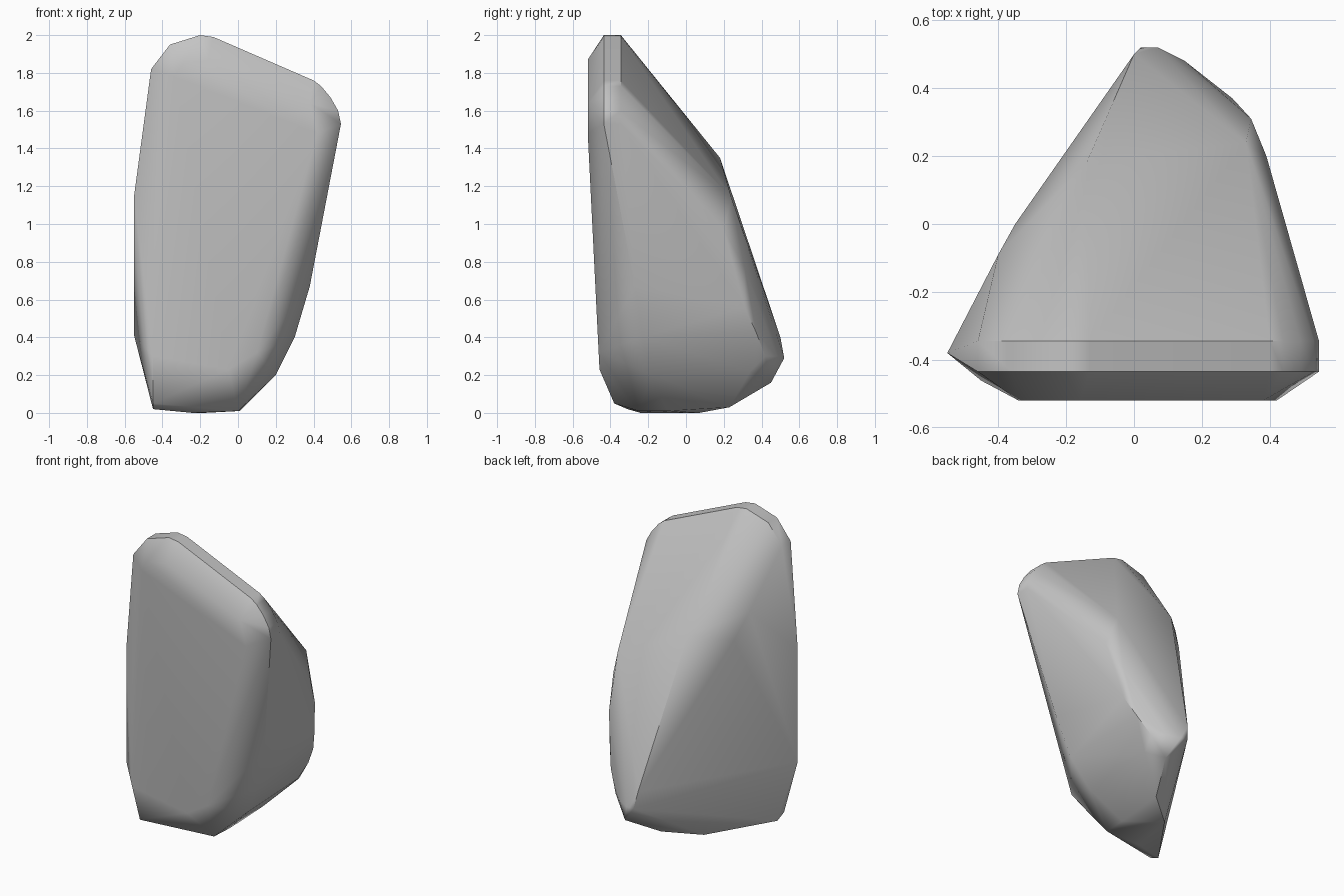
import bpy
import bmesh
import math
from mathutils import Vector

# Remove the default cube only
default_cube = bpy.data.objects.get("Cube")
if default_cube:
    bpy.data.objects.remove(default_cube, do_unlink=True)


def make_material(name, colour):
    """One flat colour, shown in the viewport and in a render."""
    material = bpy.data.materials.new(name)
    material.use_nodes = True
    material.diffuse_color = colour
    shader = material.node_tree.nodes["Principled BSDF"]
    shader.inputs["Base Color"].default_value = colour
    shader.inputs["Roughness"].default_value = 0.8
    return material


def front_depth(z):
    """Depth of the almost flat front, leaning back slightly towards the foot."""
    return -0.52 + 0.05 * max(0.0, 1.47 - z)


def band(outline, depths):
    """Repeat an upright outline at several depths."""
    return [Vector((x, y, z)) for x, z in outline for y in depths]


# Crown: narrow bevelled band running over the top and the shoulder
crown_outline = [(-.46, 1.82), (-.36, 1.95), (-.2, 2), (-.13, 1.99), (.4, 1.76),
                 (.44, 1.73), (.49, 1.67), (.53, 1.6), (.545, 1.53)]
crown = band(crown_outline, (-.435, -.345))

# Front: the large leaning facet
front_outline = [(-.34, 1.78), (-.29, 1.85), (-.16, 1.87), (.38, 1.64),
                 (.42, 1.48), (.1, .32), (-.05, .23), (-.45, .3)]
front = [Vector((x, front_depth(z), z)) for x, z in front_outline]

# Right edge: vertical corner beside the front facet
right_edge = band([(-.55, .41), (-.55, 1.15)], (-.38,))

# Back: upper slope, rear ridge and the low tail
back = [(-.4, -.09, 1.47), (-.35, 0, 1.3), (-.14, .18, 1.35), (.33, .24, 1.14),
        (0, .5, .4), (.02, .52, .29), (.07, .52, .29), (.15, .48, .3),
        (.13, .45, .16), (.22, .42, .3)]

# Left flank: rounded side turning under towards the foot
flank = [(.39, .2, .97), (.345, .31, .77), (.34, .31, .56), (.29, .37, .43),
         (.38, -.27, .67), (.3, -.23, .4), (.2, -.18, .2), (.2, .34, .22)]

# Foot: small underside
foot = [(-.45, -.38, .05), (-.45, -.31, .02), (0, -.25, .01), (.01, -.1, .01),
        (-.24, -.24, 0), (-.18, .07, 0), (.02, .23, .03)]


def build_rock(name, points, material):
    """Wrap the corner points in a faceted shell with softened shading."""
    bm = bmesh.new()
    for point in points:
        bm.verts.new(point)
    hull = bmesh.ops.convex_hull(bm, input=bm.verts[:])
    unused = {v for v in hull["geom_interior"] + hull["geom_unused"]
              if isinstance(v, bmesh.types.BMVert)}
    bmesh.ops.delete(bm, geom=list(unused), context="VERTS")
    # Merge almost coplanar triangles into broad facets
    bmesh.ops.dissolve_limit(bm, angle_limit=math.radians(2),
                             verts=bm.verts[:], edges=bm.edges[:])
    bmesh.ops.recalc_face_normals(bm, faces=bm.faces[:])
    mesh = bpy.data.meshes.new(name)
    bm.to_mesh(mesh)
    bm.free()
    mesh.materials.append(material)
    rock = bpy.data.objects.new(name, mesh)
    bpy.context.collection.objects.link(rock)
    bpy.ops.object.select_all(action="DESELECT")
    rock.select_set(True)
    bpy.context.view_layer.objects.active = rock
    bpy.ops.object.shade_smooth_by_angle(angle=math.radians(40))
    # Keep the broad facets flat while the narrow ones blend
    weighting = rock.modifiers.new("facet_shading", "WEIGHTED_NORMAL")
    weighting.keep_sharp = True
    return rock


stone_grey = make_material("stone_grey", (0.55, 0.55, 0.55, 1))
build_rock("boulder", crown + front + right_edge + back + flank + foot, stone_grey)
